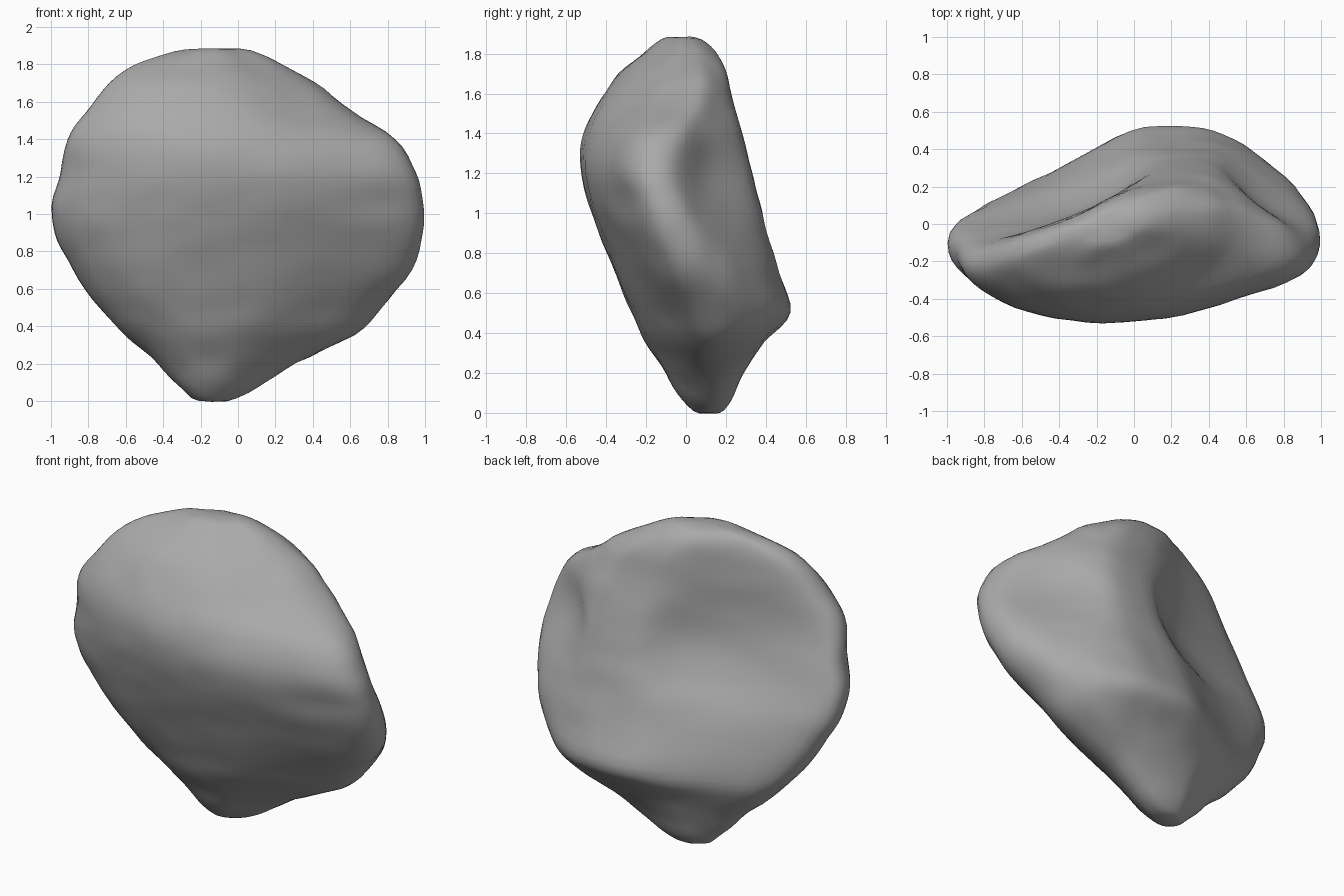
import bpy, bmesh
from math import sin, cos, pi
from mathutils import Vector, noise

cube = bpy.data.objects.get("Cube")
if cube:
    bpy.data.objects.remove(cube)

SEGMENTS = 14   # steps per quarter of a ring
STEPS = 4       # rings between two key levels

# Key levels: z, left edge x y, front x y, right edge x y, back ridge x y,
# and how far the back is dished (1 is round, 2 is flat)
LEVELS = [
    (0.00, -.24, .12, -.15, .05, -.04, .12, -.13, .18, 1.2),
    (0.07, -.31, .11, -.16, -.02, .10, .14, -.10, .23, 1.2),
    (0.20, -.43, .09, -.18, -.10, .31, .16, -.01, .29, 1.25),
    (0.36, -.61, .06, -.20, -.20, .63, .15, .15, .40, 1.25),
    (0.50, -.75, .02, -.22, -.27, .77, .11, .24, .535, 1.5),
    (0.70, -.89, -.03, -.24, -.36, .93, .01, .28, .47, 1.55),
    (0.90, -.99, -.07, -.20, -.44, .99, -.07, .30, .41, 1.8),
    (1.05, -1.0, -.11, -.16, -.49, .99, -.12, .32, .37, 2.1),
    (1.22, -.95, -.15, -.16, -.53, .95, -.17, .33, .33, 2.2),
    (1.40, -.91, -.21, -.20, -.51, .84, -.13, .32, .28, 1.9),
    (1.55, -.82, -.21, -.24, -.44, .61, .00, .26, .24, 1.7),
    (1.70, -.69, -.18, -.24, -.34, .41, .05, .18, .21, 1.6),
    (1.82, -.51, -.12, -.22, -.20, .20, .04, .03, .15, 1.5),
    (1.885, -.31, -.05, -.17, -.11, .04, .01, -.09, .07, 1.3),
]


def spline(a, b, c, d, t):
    """Smooth value between b and c."""
    return b + t / 2 * (c - a + t * (2*a - 5*b + 4*c - d + t * (3*(b - c) + d - a)))


def quarter(start, end, power, along_x):
    """Curve with rounded ends; a higher power flattens or dishes its middle."""
    for i in range(SEGMENTS):
        a = i / SEGMENTS * pi / 2
        p = 1 + (power - 1) * sin(2 * a) ** 2
        s, c = sin(a) ** p, cos(a) ** p
        fx, fy = (1 - c, s) if along_x else (s, 1 - c)
        yield (start[0] + (end[0] - start[0]) * fx,
               start[1] + (end[1] - start[1]) * fy)


def ring(row):
    left, front, right, back = [(row[k], row[k + 1]) for k in (1, 3, 5, 7)]
    dish = row[9]
    points = []
    points += quarter(left, front, 1.05, True)
    points += quarter(front, right, 1.25, False)
    points += quarter(right, back, 1 + (dish - 1.4) * 0.9, True)
    points += quarter(back, left, dish, False)
    return [Vector((x, y, row[0])) for x, y in points]


# Loft the boulder through the levels
rows = []
last = len(LEVELS) - 1
for i in range(last):
    keys = [LEVELS[max(0, min(last, i + k))] for k in (-1, 0, 1, 2)]
    for j in range(STEPS):
        rows.append([spline(*values, j / STEPS) for values in zip(*keys)])
rows.append(LEVELS[-1])

bm = bmesh.new()
rings = [[bm.verts.new(p) for p in ring(row)] for row in rows]
count = len(rings[0])
for low, high in zip(rings, rings[1:]):
    for i in range(count):
        n = (i + 1) % count
        bm.faces.new((low[i], low[n], high[n], high[i]))

# Close the tip and the crown
for loop, z, flip in ((rings[0], -0.015, True), (rings[-1], 1.915, False)):
    centre = sum((v.co for v in loop), Vector()) / count
    pole = bm.verts.new((centre.x, centre.y, z))
    for i in range(count):
        a, b = loop[i], loop[(i + 1) % count]
        bm.faces.new((b, a, pole) if flip else (a, b, pole))

# Soften the ridges, then chisel gently uneven planes into the stone
for _ in range(2):
    bmesh.ops.smooth_vert(bm, verts=bm.verts, factor=0.5,
                          use_axis_x=True, use_axis_y=True, use_axis_z=True)
bmesh.ops.recalc_face_normals(bm, faces=bm.faces)
bm.normal_update()
for v in bm.verts:
    broad = noise.noise(v.co * 3 + Vector((3, 1, 7)))
    fine = noise.noise(v.co * 7)
    v.co += v.normal * (0.008 * broad + 0.007 * fine)

mesh = bpy.data.meshes.new("boulder")
bm.to_mesh(mesh)
bm.free()
boulder = bpy.data.objects.new("boulder", mesh)
bpy.context.collection.objects.link(boulder)

# Grey stone
stone = bpy.data.materials.new("grey_stone")
stone.use_nodes = True
colour = (0.4, 0.4, 0.4, 1)
stone.diffuse_color = colour
stone.node_tree.nodes["Principled BSDF"].inputs["Base Color"].default_value = colour
mesh.materials.append(stone)
mesh.shade_smooth()
